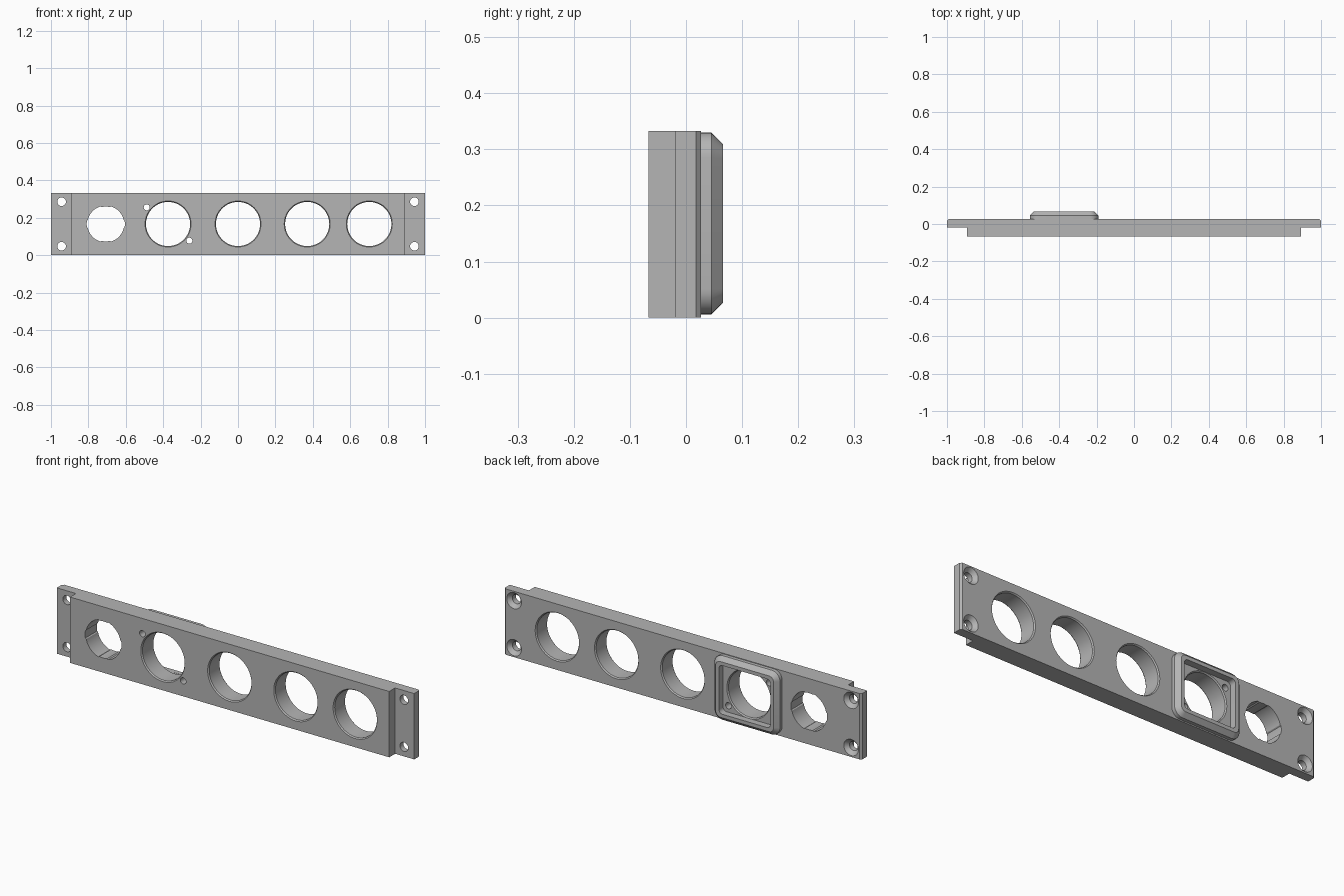
import bpy, bmesh, math

cube = bpy.data.objects.get("Cube")
if cube:
    bpy.data.objects.remove(cube, do_unlink=True)

grey = bpy.data.materials.new("plain grey")
grey.use_nodes = True
colour = (0.46, 0.46, 0.46, 1)
grey.diffuse_color = colour
grey.node_tree.nodes["Principled BSDF"].inputs["Base Color"].default_value = colour

MID = 0.167      # mid height of the panel
HEIGHT = 0.333
FRONT, BACK, TOP = -0.067, 0.027, 0.066
FRAME_X = -0.374


def loft(name, rings):
    """Closed solid through equally long rings of 3D points."""
    bm = bmesh.new()
    loops = [[bm.verts.new(p) for p in ring] for ring in rings]
    for a, b in zip(loops, loops[1:]):
        for i in range(len(a)):
            j = (i + 1) % len(a)
            bm.faces.new((a[i], a[j], b[j], b[i]))
    bm.faces.new(loops[0])
    bm.faces.new(loops[-1])
    bmesh.ops.recalc_face_normals(bm, faces=bm.faces)
    mesh = bpy.data.meshes.new(name)
    bm.to_mesh(mesh)
    bm.free()
    mesh.materials.append(grey)
    obj = bpy.data.objects.new(name, mesh)
    bpy.context.collection.objects.link(obj)
    return obj


def circle(x, z, y, r, n=64):
    return [(x + r * math.cos(math.tau * i / n), y, z + r * math.sin(math.tau * i / n))
            for i in range(n)]


def rounded(y, hx, hz, r):
    """Rounded rectangle around the frame centre."""
    pts = []
    for k, (sx, sz) in enumerate(((1, 1), (-1, 1), (-1, -1), (1, -1))):
        for s in range(9):
            a = math.pi / 2 * (k + s / 8)
            pts.append((FRAME_X + sx * (hx - r) + r * math.cos(a), y,
                        MID + 0.001 + sz * (hz - r) + r * math.sin(a)))
    return pts


def combine(target, other, operation):
    mod = target.modifiers.new(operation, 'BOOLEAN')
    mod.operation = operation
    mod.solver = 'EXACT'
    mod.object = other
    bpy.context.view_layer.objects.active = target
    bpy.ops.object.modifier_apply(modifier=mod.name)
    bpy.data.objects.remove(other, do_unlink=True)


# Panel: stepped profile with chamfered back ends
half = [(0.893, FRONT), (0.893, -0.02), (1, -0.02), (1, 0.018), (0.991, BACK)]
outline = half + [(-x, y) for x, y in reversed(half)]
panel = loft("panel", [[(x, y, z) for x, y in outline] for z in (0, HEIGHT)])

# Raised chamfered frame on the back, with a shallow pocket
combine(panel, loft("frame", [rounded(0.0, 0.183, 0.162, 0.045),
                              rounded(0.045, 0.183, 0.162, 0.045),
                              rounded(TOP, 0.162, 0.141, 0.025)]), 'UNION')
combine(panel, loft("pocket", [rounded(0.032, 0.144, 0.123, 0.02),
                               rounded(0.1, 0.144, 0.123, 0.02)]), 'DIFFERENCE')

# Four large round holes with a fine chamfer on the open faces
for x in (FRAME_X, 0, 0.37, 0.702):
    back = 0.032 if x == FRAME_X else BACK
    steps = [(FRONT - 0.01, 0.123), (FRONT, 0.123), (FRONT + 0.006, 0.118),
             (back - 0.006, 0.118), (back, 0.123), (back + 0.01, 0.123)]
    combine(panel, loft("hole", [circle(x, MID, y, r) for y, r in steps]), 'DIFFERENCE')

# Keyed hole with tabs above and below and narrow grooves at the sides
keyed = []
for i in range(120):
    a = math.tau * (i + 0.5) / 120
    r = 0.098
    if abs(math.cos(a)) < 0.24:
        r = 0.093
    elif abs(math.sin(a)) < 0.2:
        r = 0.102
    keyed.append((-0.707 + r * math.cos(a), MID + r * math.sin(a)))
combine(panel, loft("keyed_hole", [[(x, y, z) for x, z in keyed] for y in (-0.1, 0.1)]),
        'DIFFERENCE')

# Two small screw holes in the pocket
for s in (-1, 1):
    combine(panel, loft("screw_hole", [circle(FRAME_X + s * 0.114, MID - s * 0.089, y, 0.016, 32)
                                       for y in (-0.1, 0.1)]), 'DIFFERENCE')

# Countersunk mounting holes at the corners
for sx in (-1, 1):
    for sz in (-1, 1):
        steps = [(-0.1, 0.023), (0.008, 0.023), (BACK, 0.041), (0.04, 0.041)]
        combine(panel, loft("mount", [circle(sx * 0.943, MID + sz * 0.119, y, r, 40)
                                      for y, r in steps]), 'DIFFERENCE')

bpy.ops.object.select_all(action='DESELECT')
panel.select_set(True)
bpy.context.view_layer.objects.active = panel
bpy.ops.object.shade_smooth_by_angle(angle=math.radians(25))
